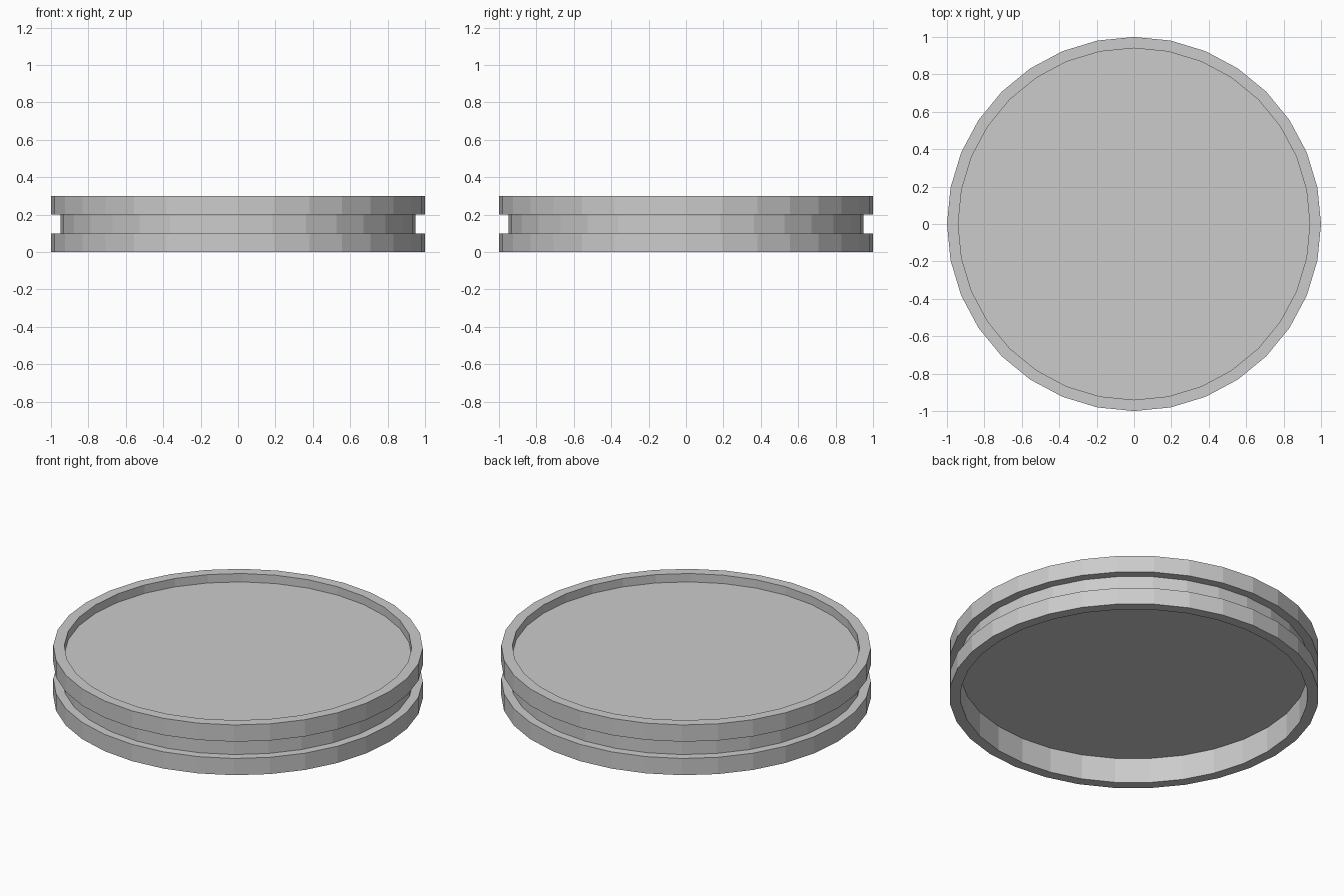
import bpy, bmesh
from math import cos, sin, tau

if "Cube" in bpy.data.objects:
    bpy.data.objects.remove(bpy.data.objects["Cube"])

SIDES = 32


def lathe(name, profile):
    """Spin (radius, z) points into a flat-faced solid, capping both ends."""
    bm = bmesh.new()
    rings = [[bm.verts.new((r * cos(tau * i / SIDES), r * sin(tau * i / SIDES), z))
              for i in range(SIDES)] for r, z in profile]
    for a, b in zip(rings, rings[1:]):
        for i in range(SIDES):
            j = (i + 1) % SIDES
            bm.faces.new((a[i], a[j], b[j], b[i]))
    bm.faces.new(rings[0])
    bm.faces.new(rings[-1])
    bmesh.ops.recalc_face_normals(bm, faces=bm.faces[:])
    mesh = bpy.data.meshes.new(name)
    bm.to_mesh(mesh)
    bm.free()
    obj = bpy.data.objects.new(name, mesh)
    bpy.context.collection.objects.link(obj)
    return obj


OUTER, GROOVE, INNER = 1.0, 0.95, 0.94

# Grooved disc: deep recess below, two rims with a groove between, shallow recess on top
lathe("grooved_disc", [
    (INNER, 0.15), (INNER, 0.0),
    (OUTER, 0.0), (OUTER, 0.1),
    (GROOVE, 0.1), (GROOVE, 0.2),
    (OUTER, 0.2), (OUTER, 0.3),
    (INNER, 0.3), (INNER, 0.25),
])
